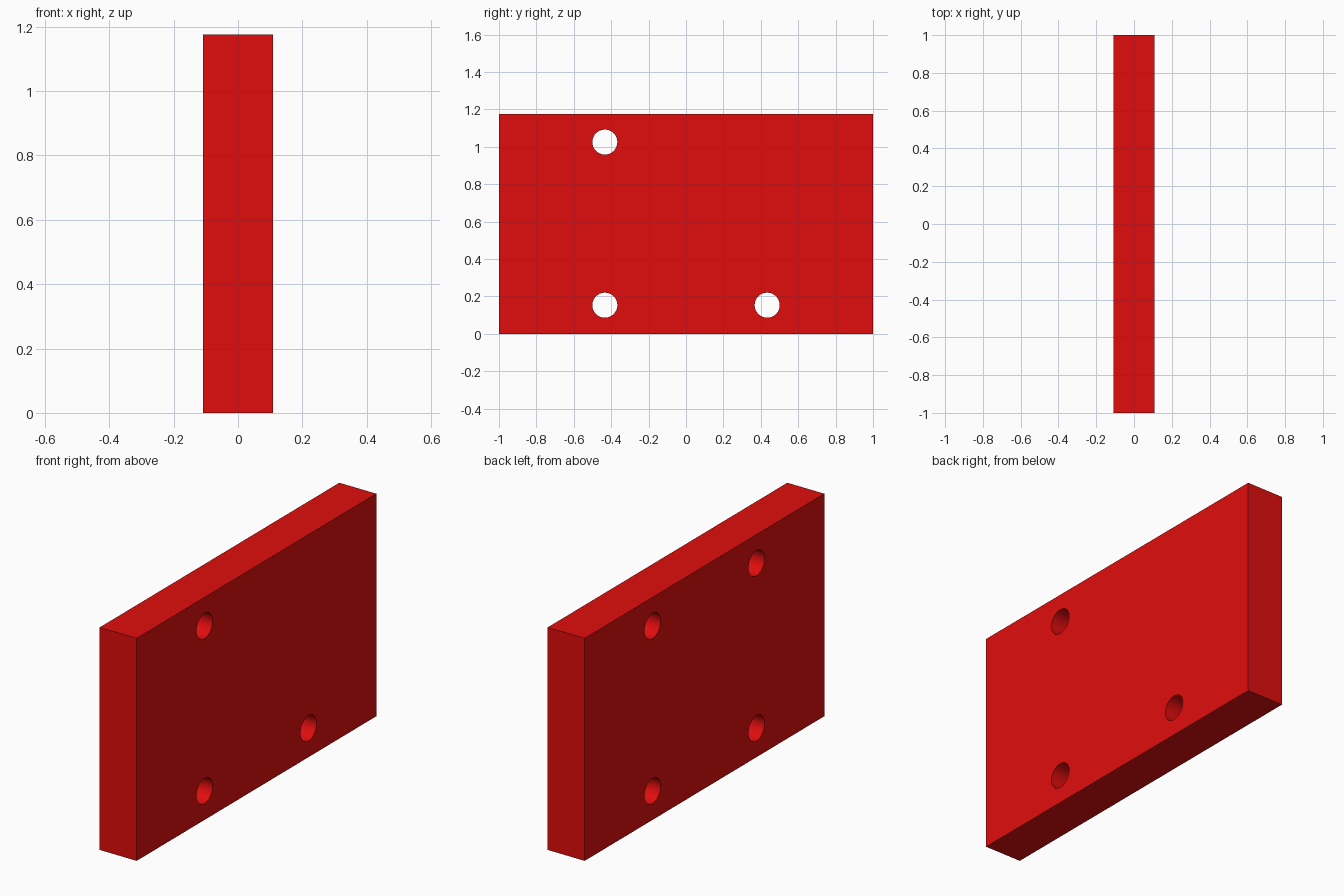
import bpy
from math import pi

if "Cube" in bpy.data.objects:
    bpy.data.objects.remove(bpy.data.objects["Cube"])

THICK, WIDTH, HEIGHT = 0.216, 2.0, 1.176
HOLE_Y, LOW_Z, HIGH_Z, RADIUS = 0.434, 0.153, 1.025, 0.067
BLIND_DEPTH = 0.16

# Rectangular plate standing on edge
bpy.ops.mesh.primitive_cube_add(size=1, location=(0, 0, HEIGHT / 2))
plate = bpy.context.object
plate.name = "plate"
plate.scale = (THICK, WIDTH, HEIGHT)
bpy.ops.object.transform_apply(location=True, rotation=False, scale=True)

red = bpy.data.materials.new("red")
red.diffuse_color = (0.75, 0.004, 0.004, 1)
red.use_nodes = True
red.node_tree.nodes["Principled BSDF"].inputs["Base Color"].default_value = red.diffuse_color
plate.data.materials.append(red)


def drill(name, y, z, x_min, x_max):
    """Cut a round hole along x between x_min and x_max."""
    bpy.ops.mesh.primitive_cylinder_add(
        vertices=32, radius=RADIUS, depth=x_max - x_min,
        location=((x_min + x_max) / 2, y, z), rotation=(0, pi / 2, 0))
    cutter = bpy.context.object
    cutter.name = name
    cutter.data.materials.append(red)
    cutter.hide_render = True
    cutter.display_type = 'WIRE'
    mod = plate.modifiers.new(name, 'BOOLEAN')
    mod.operation = 'DIFFERENCE'
    mod.solver = 'EXACT'
    mod.object = cutter


# Three through holes, and one blind hole open only on the left face
for y, z, blind in ((-HOLE_Y, LOW_Z, False), (HOLE_Y, LOW_Z, False),
                    (-HOLE_Y, HIGH_Z, False), (HOLE_Y, HIGH_Z, True)):
    x_max = -THICK / 2 + BLIND_DEPTH if blind else THICK
    drill("blind_hole_cutter" if blind else "through_hole_cutter", y, z, -THICK, x_max)
